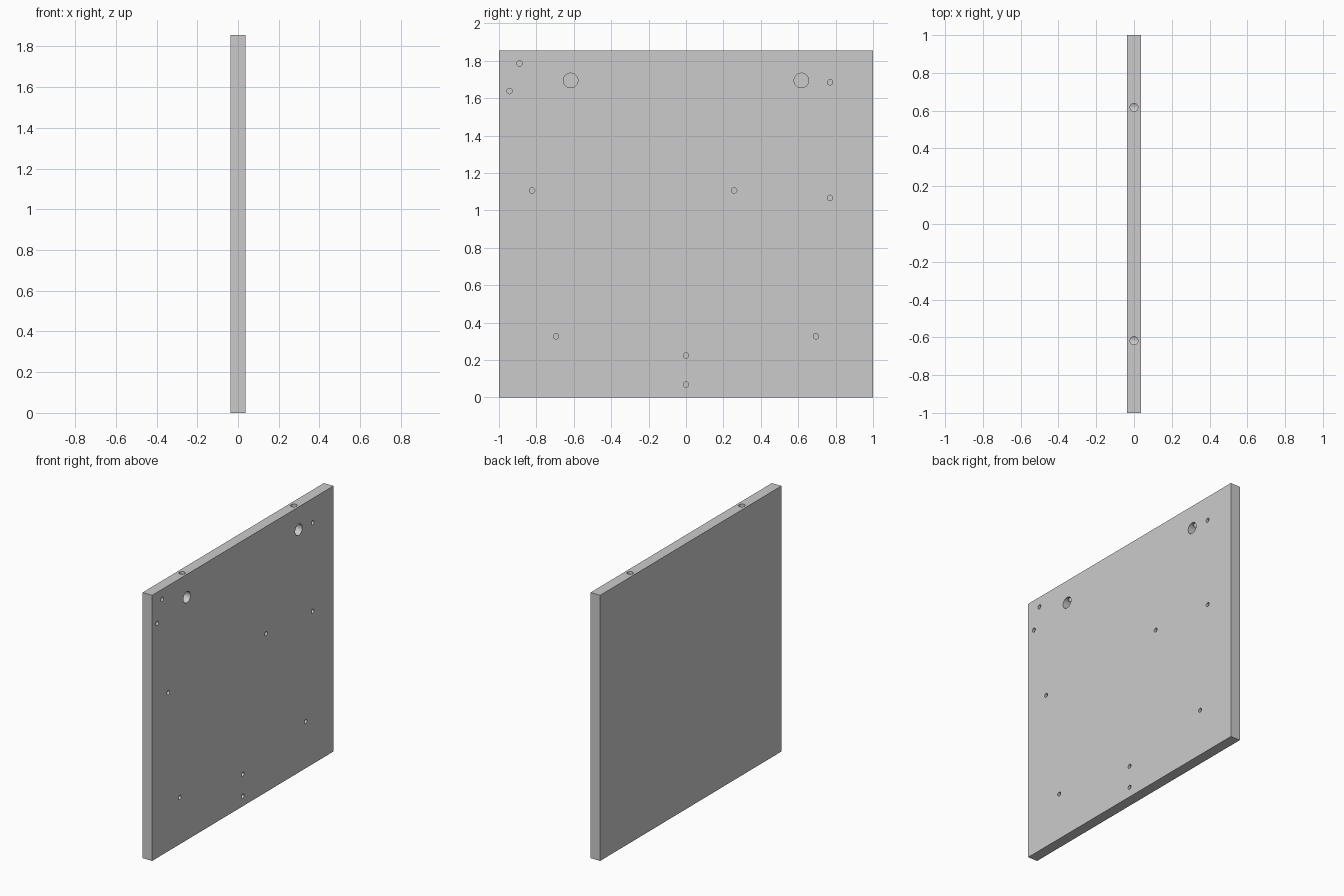
import bpy
import math

if "Cube" in bpy.data.objects:
    bpy.data.objects.remove(bpy.data.objects["Cube"])

T, W, H = 0.074, 2.0, 1.855      # panel thickness, width, height
FACE = T / 2                     # drilled face is +x


def cylinder(name, radius, length, loc, along_x):
    rot = (0, math.pi / 2, 0) if along_x else (0, 0, 0)
    bpy.ops.mesh.primitive_cylinder_add(vertices=48, radius=radius, depth=length,
                                        location=loc, rotation=rot)
    obj = bpy.context.object
    obj.name = name
    return obj


def drill(target, cutter):
    mod = target.modifiers.new(cutter.name, 'BOOLEAN')
    mod.operation = 'DIFFERENCE'
    mod.solver = 'EXACT'
    mod.object = cutter
    bpy.context.view_layer.objects.active = target
    bpy.ops.object.modifier_apply(modifier=mod.name)
    bpy.data.objects.remove(cutter)


def drill_face(target, y, z, radius, depth):
    # Blind hole into the +x face
    drill(target, cylinder("face_drill", radius, depth * 2, (FACE, y, z), True))


# Side panel board
bpy.ops.mesh.primitive_cube_add(size=1, location=(0, 0, H / 2))
panel = bpy.context.object
panel.name = "side_panel"
panel.scale = (T, W, H)
bpy.ops.object.transform_apply(location=True, rotation=False, scale=True)

# Cam lock sockets with bolt holes from the top edge
for side in (-1, 1):
    y = side * 0.617
    drill_face(panel, y, 1.695, 0.039, 0.062)
    top, bottom = H + 0.02, 1.70
    drill(panel, cylinder("edge_drill", 0.021, top - bottom,
                          (0, y, (top + bottom) / 2), False))

# Small pilot holes (y, z)
pilots = [(-0.89, 1.785), (-0.944, 1.638), (0.77, 1.685), (0.77, 1.067),
          (-0.823, 1.107), (0.257, 1.107), (-0.695, 0.327), (0.695, 0.327),
          (0, 0.224), (0, 0.07)]
for y, z in pilots:
    drill_face(panel, y, z, 0.0145, 0.05)

# Round hole walls, crisp panel edges
bpy.ops.object.select_all(action='DESELECT')
panel.select_set(True)
bpy.context.view_layer.objects.active = panel
bpy.ops.object.shade_smooth_by_angle(angle=math.radians(30))
